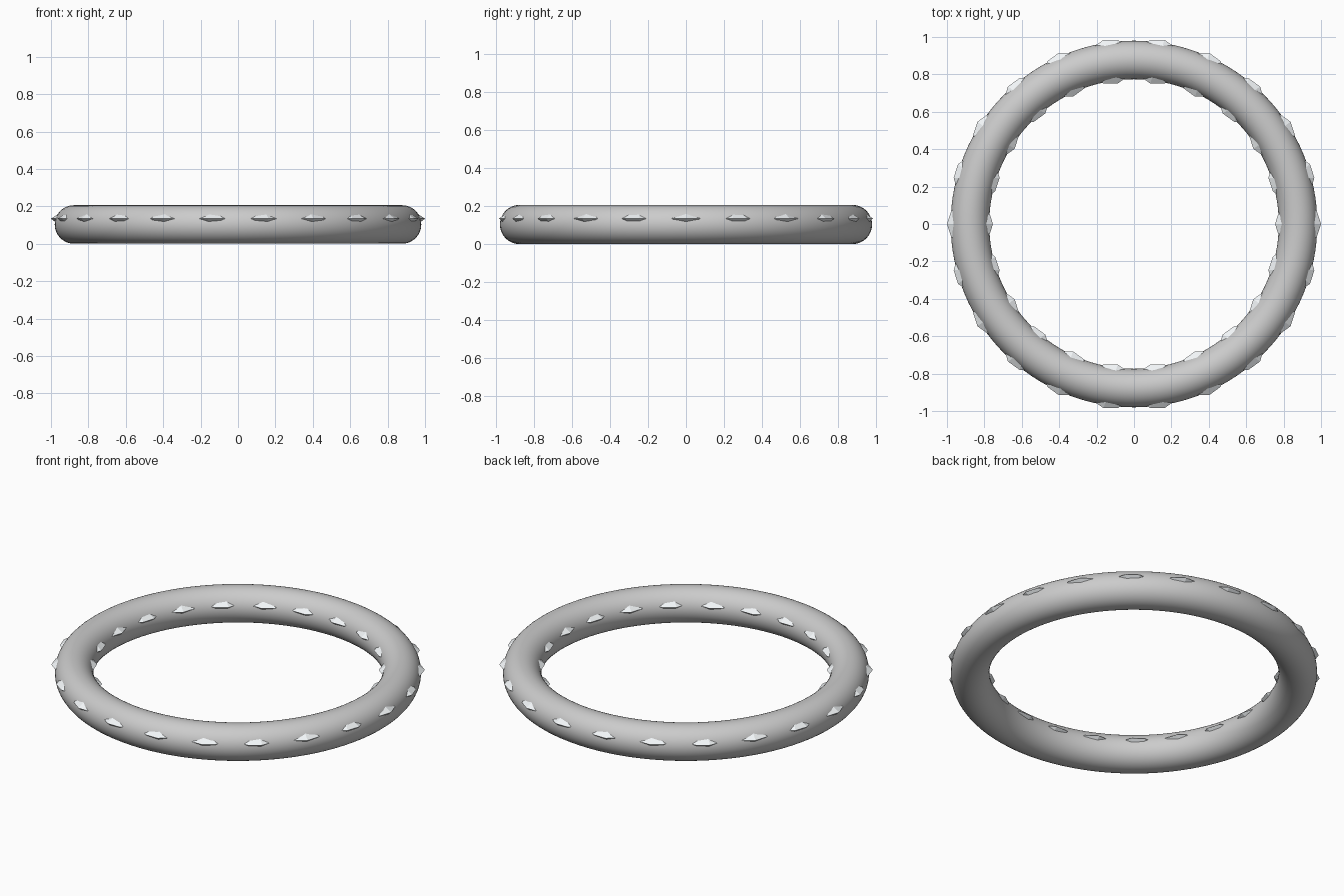
import bpy, bmesh, math

if "Cube" in bpy.data.objects:
    bpy.data.objects.remove(bpy.data.objects["Cube"])

RING_R, TUBE_R = 0.877, 0.103
GEM_R, GEM_Z, SIDES, COUNT = 0.123, 0.134, 10, 22

# smooth ring band
bpy.ops.mesh.primitive_torus_add(major_radius=RING_R, minor_radius=TUBE_R,
                                 major_segments=128, minor_segments=40,
                                 location=(0, 0, TUBE_R))
band = bpy.context.object
band.name = "ring_band"
bpy.ops.object.shade_smooth()

# faceted gem: flat table, sloping crown, wide girdle, pointed base
def gem_mesh():
    bm = bmesh.new()
    def loop(r, z):
        return [bm.verts.new((r * math.cos(math.tau * i / SIDES),
                              r * math.sin(math.tau * i / SIDES), z))
                for i in range(SIDES)]
    girdle, table = loop(GEM_R, 0), loop(0.066, 0.038)
    tip = bm.verts.new((0, 0, -0.095))
    bm.faces.new(table)
    for i in range(SIDES):
        j = (i + 1) % SIDES
        bm.faces.new((girdle[i], girdle[j], table[j], table[i]))
        bm.faces.new((girdle[j], girdle[i], tip))
    me = bpy.data.meshes.new("gem")
    bm.to_mesh(me)
    bm.free()
    return me

mesh = gem_mesh()
mat = bpy.data.materials.new("pale_gem")
mat.diffuse_color = (0.9, 0.93, 0.95, 1)
mat.use_nodes = True
mat.node_tree.nodes["Principled BSDF"].inputs["Base Color"].default_value = mat.diffuse_color
mesh.materials.append(mat)

# gems set around the band, all keeping the same orientation
for k in range(COUNT):
    a = math.tau * k / COUNT
    gem = bpy.data.objects.new(f"gem_{k + 1}", mesh)
    gem.location = (RING_R * math.cos(a), RING_R * math.sin(a), GEM_Z)
    bpy.context.collection.objects.link(gem)
